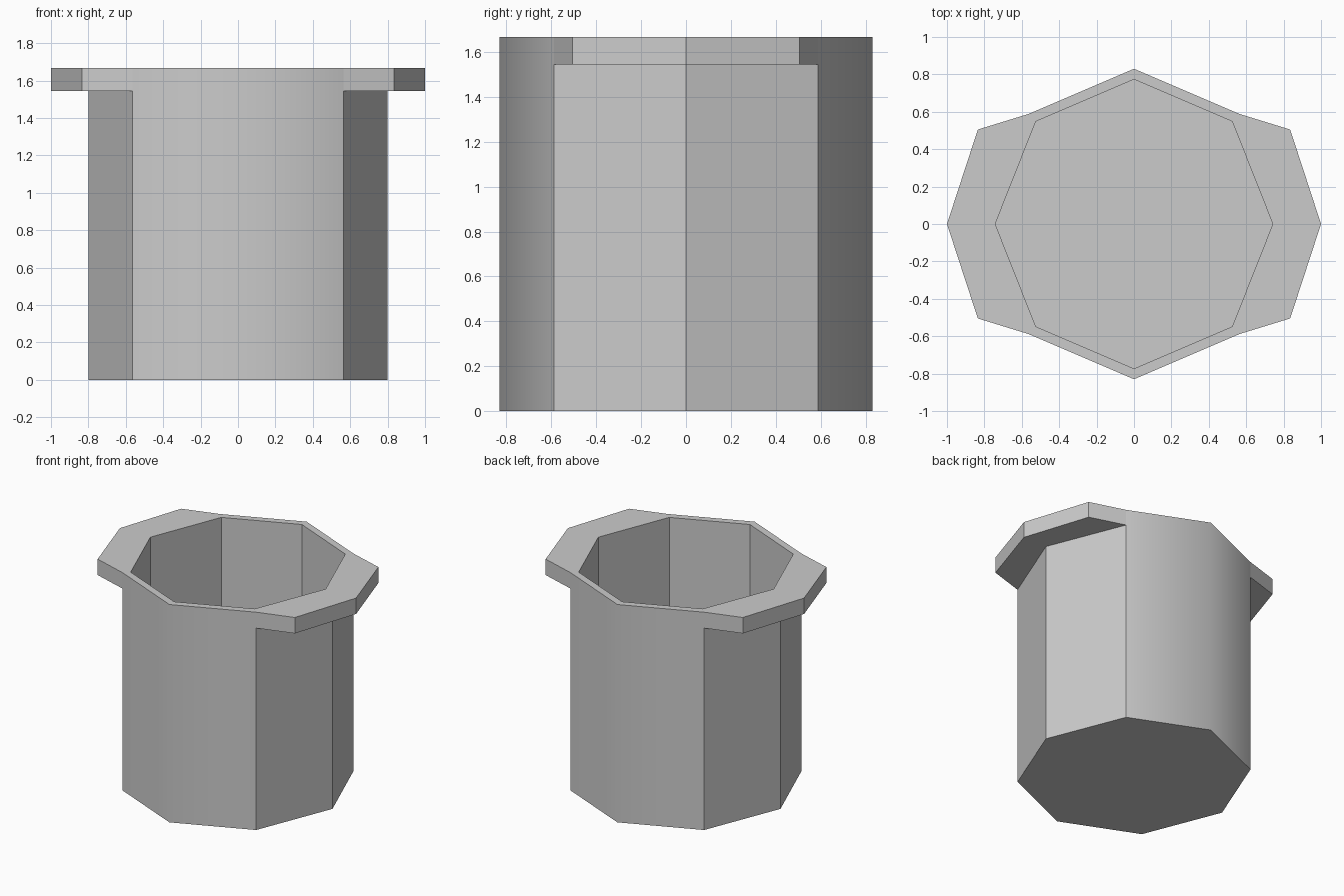
import bpy
import bmesh

cube = bpy.data.objects.get("Cube")
if cube:
    bpy.data.objects.remove(cube, do_unlink=True)

grey = bpy.data.materials.new("plain grey")
grey.use_nodes = True
colour = (0.6, 0.6, 0.6, 1)
grey.diffuse_color = colour
grey.node_tree.nodes["Principled BSDF"].inputs["Base Color"].default_value = colour

# One quarter of each outline, counter-clockwise from the side to the back
outer = [(0.8, 0), (0.565, 0.588), (0, 0.83)]
inner = [(0.742, 0), (0.525, 0.548), (0, 0.773)]
lip = [(1, 0), (0.835, 0.505), outer[1]]
TOP, LIP_Z, FLOOR = 1.667, 1.545, 0.06

bm = bmesh.new()


def face(points, smooth=False):
    f = bm.faces.new([bm.verts.new(p) for p in points])
    f.smooth = smooth


def wall(a, b, low, high, smooth=False):
    face([(*a, low), (*b, low), (*b, high), (*a, high)], smooth)


def flat(outline, z):
    face([(x, y, z) for x, y in outline])


# Outer walls: flat side panel, rounded front and back panel
wall(outer[0], outer[1], 0, LIP_Z)
wall(outer[1], outer[2], 0, TOP, smooth=True)

# Projecting side lip
for a, b in zip(lip, lip[1:]):
    wall(a, b, LIP_Z, TOP)
flat([outer[0], outer[1], lip[1], lip[0]], LIP_Z)

# Top rim
flat(lip + [inner[1], inner[0]], TOP)
flat([outer[1], outer[2], inner[2], inner[1]], TOP)

# Hollow interior, its floor and the underside
for a, b in zip(inner, inner[1:]):
    wall(b, a, FLOOR, TOP)
flat([(0, 0)] + inner, FLOOR)
flat([(0, 0)] + outer[::-1], 0)

bmesh.ops.remove_doubles(bm, verts=bm.verts[:], dist=0.0001)
mesh = bpy.data.meshes.new("octagonal_pot")
bm.to_mesh(mesh)
bm.free()
mesh.materials.append(grey)

pot = bpy.data.objects.new("octagonal_pot", mesh)
bpy.context.collection.objects.link(pot)

# Mirror the quarter to all four sides
mirror = pot.modifiers.new("mirror", "MIRROR")
mirror.use_axis = (True, True, False)
mirror.use_clip = True
mirror.merge_threshold = 0.001
